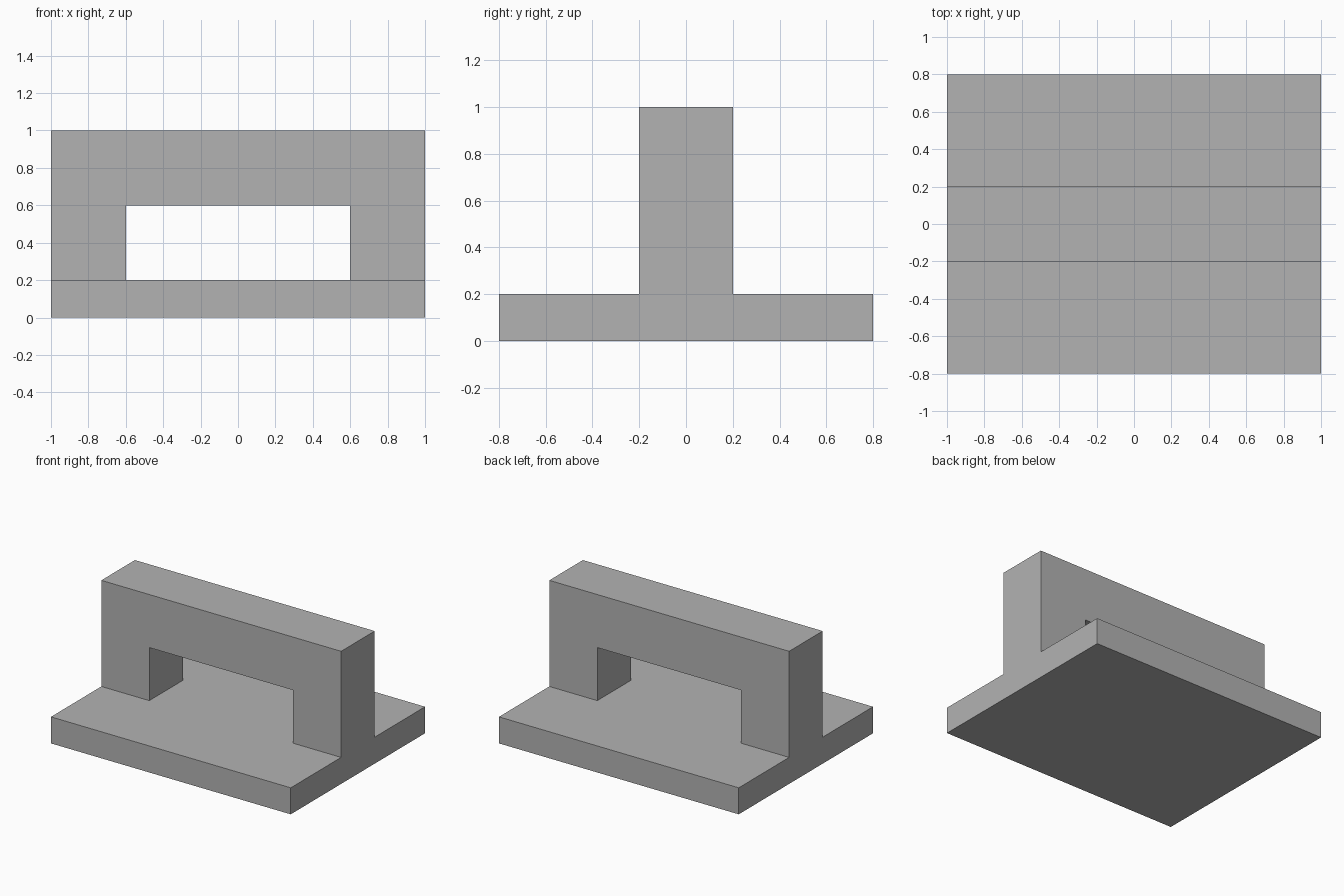
import bpy
import bmesh
from mathutils import Vector

cube = bpy.data.objects.get("Cube")
if cube:
    bpy.data.objects.remove(cube, do_unlink=True)

HALF_LENGTH, HALF_DEPTH, HALF_WALL = 1.0, 0.8, 0.2
BASE_TOP, OPENING_TOP, HEIGHT = 0.2, 0.6, 1.0
HALF_OPENING = 0.6

# Plain grey material
grey = bpy.data.materials.new("plain_grey")
grey.use_nodes = True
colour = (0.45, 0.45, 0.45, 1)
grey.diffuse_color = colour
grey.node_tree.nodes["Principled BSDF"].inputs["Base Color"].default_value = colour

# Inverted T section, extruded along x
half = [(HALF_DEPTH, 0), (HALF_DEPTH, BASE_TOP), (HALF_WALL, BASE_TOP), (HALF_WALL, HEIGHT)]
section = half + [(-y, z) for y, z in reversed(half)]
bm = bmesh.new()
end = bm.faces.new([bm.verts.new((-HALF_LENGTH, y, z)) for y, z in section])
extruded = bmesh.ops.extrude_face_region(bm, geom=[end], use_keep_orig=True)
moved = [g for g in extruded["geom"] if isinstance(g, bmesh.types.BMVert)]
bmesh.ops.translate(bm, verts=moved, vec=(2 * HALF_LENGTH, 0, 0))
bmesh.ops.recalc_face_normals(bm, faces=bm.faces)

# Cut lines around the opening
for point, normal in [((-HALF_OPENING, 0, 0), (1, 0, 0)),
                      ((HALF_OPENING, 0, 0), (1, 0, 0)),
                      ((0, 0, OPENING_TOP), (0, 0, 1))]:
    bmesh.ops.bisect_plane(bm, geom=bm.verts[:] + bm.edges[:] + bm.faces[:],
                           plane_co=Vector(point), plane_no=Vector(normal))

# Open the wall and line the passage through it
window = []
for face in bm.faces:
    c = face.calc_center_median()
    if (abs(face.normal.y) > 0.9 and abs(abs(c.y) - HALF_WALL) < 0.01
            and abs(c.x) < HALF_OPENING and BASE_TOP < c.z < OPENING_TOP):
        window.append(face)
rims = list({edge for face in window for edge in face.edges})
bmesh.ops.delete(bm, geom=window, context="FACES_ONLY")
bmesh.ops.bridge_loops(bm, edges=rims)

# Merge flat neighbours into clean faces
bmesh.ops.recalc_face_normals(bm, faces=bm.faces)
bmesh.ops.dissolve_limit(bm, angle_limit=0.01, verts=bm.verts, edges=bm.edges)
mesh = bpy.data.meshes.new("base_with_bridge_handle")
bm.to_mesh(mesh)
bm.free()
mesh.materials.append(grey)
bpy.context.collection.objects.link(bpy.data.objects.new("base_with_bridge_handle", mesh))
